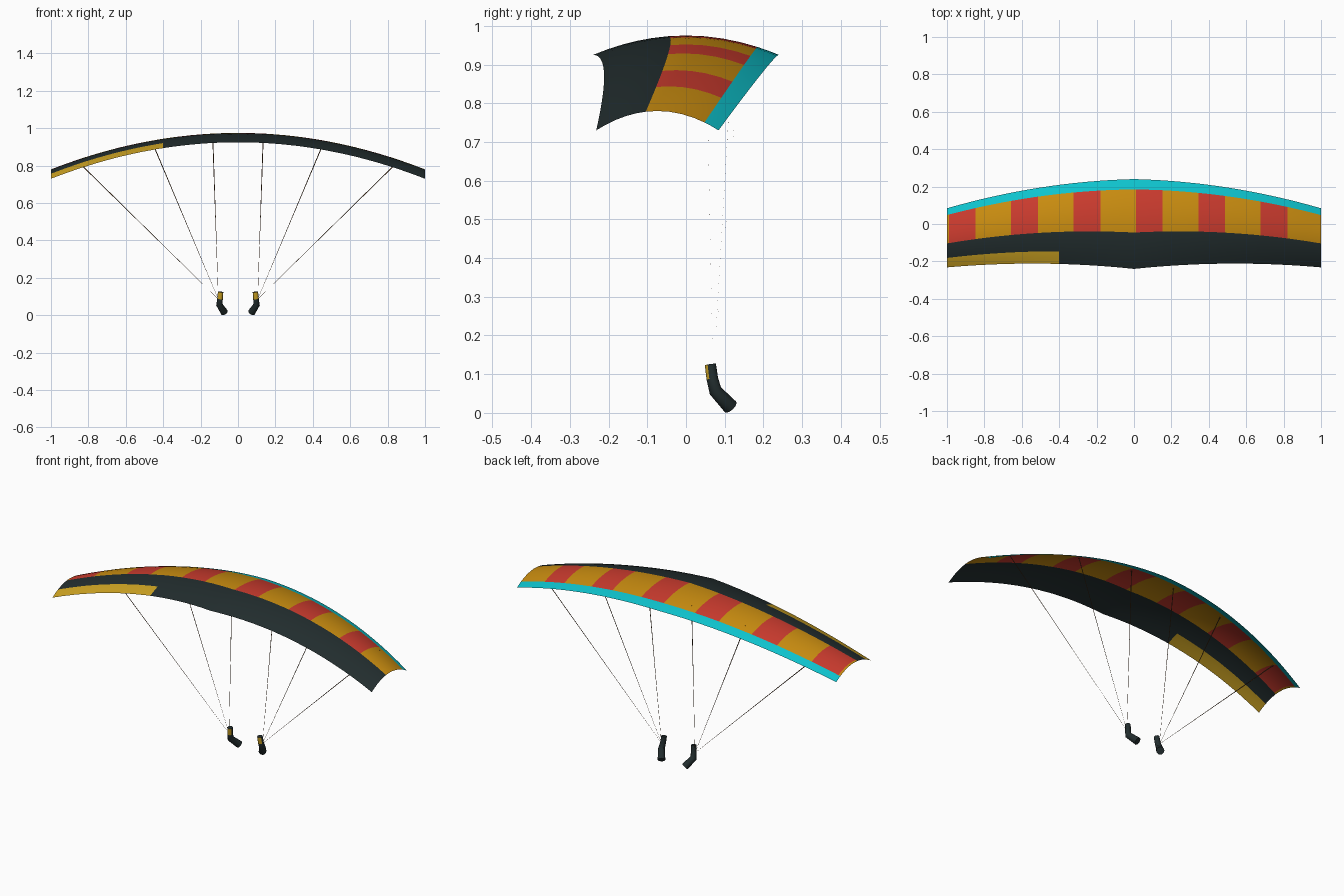
import bpy, bmesh, math
from mathutils import Vector

if "Cube" in bpy.data.objects:
    bpy.data.objects.remove(bpy.data.objects["Cube"])


def material(name, rgb):
    m = bpy.data.materials.new(name)
    lin = [((c / 255 + 0.055) / 1.055) ** 2.4 if c > 10 else c / 255 / 12.92 for c in rgb]
    m.diffuse_color = (*lin, 1)
    m.use_nodes = True
    m.node_tree.nodes["Principled BSDF"].inputs["Base Color"].default_value = m.diffuse_color
    return m


DARK = material("charcoal", (34, 45, 46))
ORANGE = material("orange", (202, 141, 16))
RED = material("red", (203, 59, 46))
CYAN = material("cyan", (14, 196, 206))
GOLD = material("gold", (204, 162, 34))
CORD = material("cord_brown", (90, 62, 36))


def make_object(name, bm, mats, smooth=True):
    me = bpy.data.meshes.new(name)
    bm.to_mesh(me)
    bm.free()
    for m in mats:
        me.materials.append(m)
    for p in me.polygons:
        p.use_smooth = smooth
    ob = bpy.data.objects.new(name, me)
    bpy.context.collection.objects.link(ob)
    return ob


# Canopy surface: x across the span, v from front edge (0) to back edge (1)
def wing(x, v):
    a = abs(x)
    front = -0.24 + 0.105 * a - 0.097 * a * a
    back = 0.24 - 0.024 * a - 0.132 * a * a
    z = 0.925 - 0.195 * a * a + 0.05 * (1 - (2 * v - 1) ** 2)
    return Vector((x, front + (back - front) * v, z))


STRIPE, PERIOD, START = 0.143, 0.3335, -0.99


def panel_colour(x, v):
    if v < 0.16 and x < -0.4:
        return 4
    if v < 0.405:
        return 0
    if v > 0.885:
        return 3
    return 2 if x > START and (x - START) % PERIOD < STRIPE else 1


# Grid lines follow the panel seams
xs = {-1.0, -0.4, 0.0, 1.0}
for k in range(6):
    xs |= {START + k * PERIOD, START + k * PERIOD + STRIPE}
xs |= {g for g in (i / 16 for i in range(-16, 17)) if min(abs(g - s) for s in xs) > 0.015}
xs = sorted(xs)
vs = [0, 0.08, 0.16, 0.24, 0.32, 0.405, 0.5, 0.6, 0.7, 0.8, 0.885, 0.94, 1]

bm = bmesh.new()
grid = [[bm.verts.new(wing(x, v)) for v in vs] for x in xs]
for i in range(len(xs) - 1):
    for j in range(len(vs) - 1):
        f = bm.faces.new((grid[i][j], grid[i + 1][j], grid[i + 1][j + 1], grid[i][j + 1]))
        f.material_index = panel_colour((xs[i] + xs[i + 1]) / 2, (vs[j] + vs[j + 1]) / 2)
make_object("canopy", bm, [DARK, ORANGE, RED, CYAN, GOLD])


# Suspension lines: flat ribbons tapering towards the handles
def line(name, top, bottom):
    d = bottom - top
    side = Vector((-d.z, 0, d.x)).normalized()
    bm = bmesh.new()
    bm.faces.new([bm.verts.new(p) for p in (
        top + side * 0.0025, top - side * 0.0025,
        bottom - side * 0.0005, bottom + side * 0.0005)])
    make_object(name, bm, [CORD], False)


# Handles: bent tubes with a gold patch on the front of the upper part
def handle(name, s):
    path = [Vector((s * 0.093, 0.063, 0.125)), Vector((s * 0.096, 0.068, 0.088)),
            Vector((s * 0.100, 0.076, 0.057)), Vector((s * 0.073, 0.115, 0.0155))]
    radii = [0.0145, 0.015, 0.017, 0.020]
    n = 12
    bm = bmesh.new()
    rings = []
    for i, (p, r) in enumerate(zip(path, radii)):
        t = (path[min(i + 1, 3)] - path[max(i - 1, 0)]).normalized()
        u = Vector((1, 0, 0))
        u = (u - t * u.dot(t)).normalized()
        w = t.cross(u)
        rings.append([bm.verts.new(p + (u * math.cos(a) + w * math.sin(a)) * r)
                      for a in (2 * math.pi * k / n for k in range(n))])
    for a, b in zip(rings, rings[1:]):
        for k in range(n):
            bm.faces.new((a[k], a[(k + 1) % n], b[(k + 1) % n], b[k]))
    bm.faces.new(rings[0])
    bm.faces.new(rings[-1])
    bmesh.ops.recalc_face_normals(bm, faces=bm.faces)
    for f in bm.faces:
        f.material_index = int(f.normal.y < -0.55 and f.calc_center_median().z > 0.09)
    ob = make_object(name, bm, [DARK, GOLD])
    bpy.ops.object.select_all(action='DESELECT')
    ob.select_set(True)
    bpy.context.view_layer.objects.active = ob
    bpy.ops.object.shade_smooth_by_angle(angle=math.radians(40))


for s, side in ((-1, "left"), (1, "right")):
    handle("handle_" + side, s)
    for x, part in ((0.135, "inner"), (0.455, "middle"), (0.85, "outer")):
        line(f"line_{part}_{side}", wing(s * x, 0.8), Vector((s * 0.105, 0.07, 0.085)))
